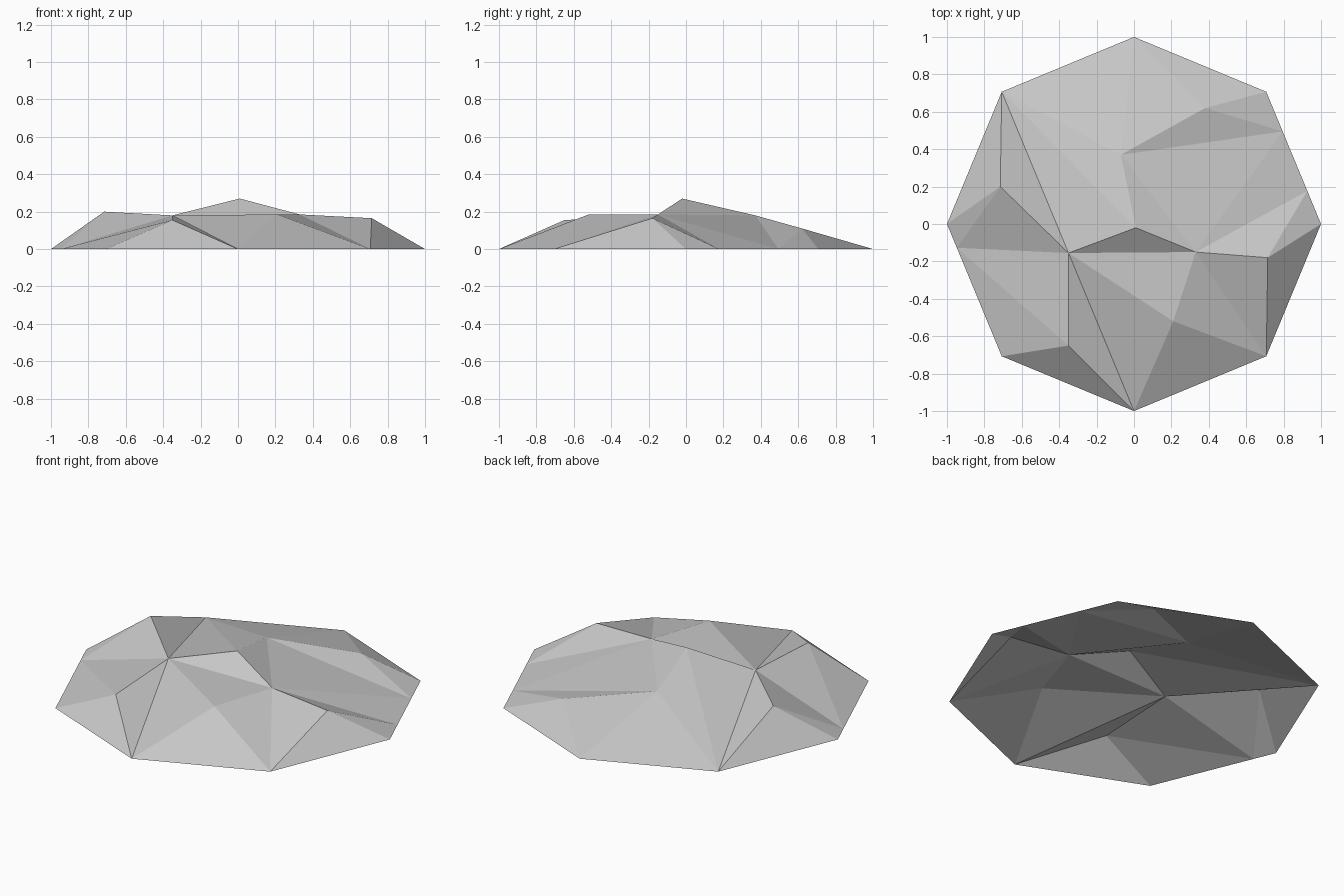
import bpy, bmesh, math
from mathutils import Vector

cube = bpy.data.objects.get("Cube")
if cube:
    bpy.data.objects.remove(cube, do_unlink=True)

# Single stone colour
stone = bpy.data.materials.new("stone_grey")
stone.use_nodes = True
colour = (0.58, 0.58, 0.58, 1)
stone.diffuse_color = colour
bsdf = stone.node_tree.nodes["Principled BSDF"]
bsdf.inputs["Base Color"].default_value = colour
bsdf.inputs["Roughness"].default_value = 0.9

# Eight rim corners on the ground, anticlockwise from the left side (+x)
points = {}
for step, name in enumerate("rxbylzfw"):
    angle = step * math.pi / 4
    points[name] = Vector((math.cos(angle), math.sin(angle), 0))

# Extra ground points along two rim edges
points["m"] = points["r"].lerp(points["x"], 0.25)
points["k"] = points["r"].lerp(points["x"], 0.7)
points["n"] = points["l"].lerp(points["z"], 0.18)

# Raised points: peak, shoulders and ridges
raised = {
    "p": (0.01, -0.02, 0.27),
    "a": (-0.35, -0.155, 0.18),
    "c": (0.33, -0.15, 0.185),
    "d": (0.715, -0.18, 0.165),
    "e": (-0.35, -0.65, 0.155),
    "g": (-0.715, 0.2, 0.2),
    "h": (0.21, -0.52, 0.185),
    "i": (-0.07, 0.37, 0.18),
    "j": (0.38, 0.62, 0.11),
}
points.update({name: Vector(co) for name, co in raised.items()})

# Facets, grouped as crown, left side, front, right side and back
facets = """
apc pic pya piy
ick ckm cmd dmr drw cdw
chw hwf ach ahf aef efz
enz aen agn gln gyl gya
iyb ibj jbx jxk ijk
""".split()

bm = bmesh.new()
verts = {name: bm.verts.new(co) for name, co in points.items()}
for facet in facets:
    face = bm.faces.new([verts[name] for name in facet])
    face.normal_update()
    if face.normal.z < 0:
        face.normal_flip()

mesh = bpy.data.meshes.new("rock_mound")
bm.to_mesh(mesh)
bm.free()
mesh.materials.append(stone)
rock = bpy.data.objects.new("rock_mound", mesh)
bpy.context.collection.objects.link(rock)
